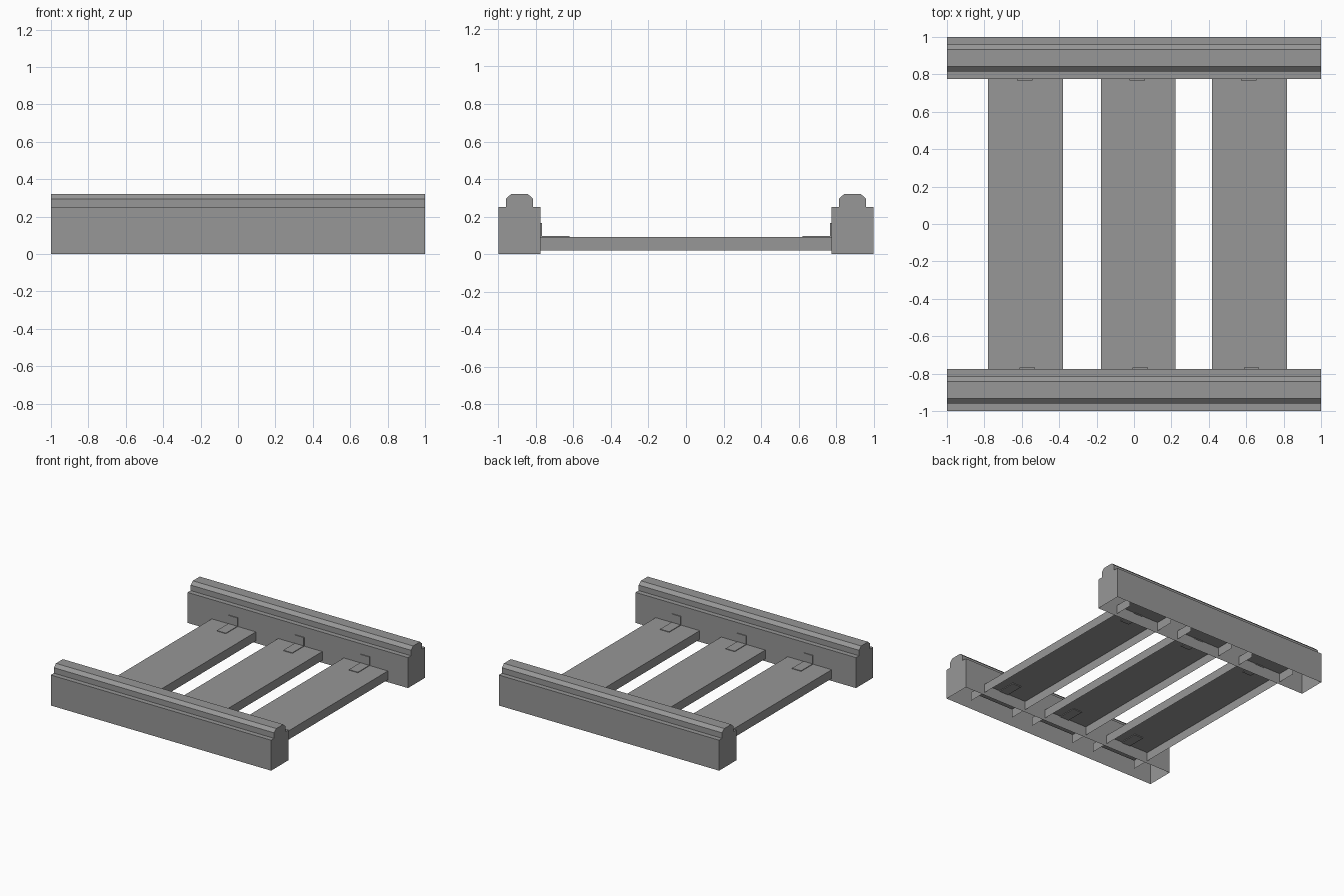
import bpy, bmesh

if "Cube" in bpy.data.objects:
    bpy.data.objects.remove(bpy.data.objects["Cube"], do_unlink=True)

grey = bpy.data.materials.new("plain_grey")
grey.use_nodes = True
grey.diffuse_color = (0.31, 0.31, 0.31, 1)
grey.node_tree.nodes["Principled BSDF"].inputs["Base Color"].default_value = grey.diffuse_color


def finish(name, bm):
    mesh = bpy.data.meshes.new(name)
    bm.to_mesh(mesh)
    bm.free()
    mesh.materials.append(grey)
    obj = bpy.data.objects.new(name, mesh)
    bpy.context.collection.objects.link(obj)


def box(name, x, y, z, open_sides=()):
    """Box between (low, high) pairs; open_sides lists (axis, sign) faces to leave out."""
    bm = bmesh.new()
    bmesh.ops.create_cube(bm, size=1)
    bm.normal_update()
    gone = [f for f in bm.faces if any(f.normal[a] * s > 0.9 for a, s in open_sides)]
    bmesh.ops.delete(bm, geom=gone, context='FACES')
    for v in bm.verts:
        v.co = [(lo + hi) / 2 + c * (hi - lo) for c, (lo, hi) in zip(v.co, (x, y, z))]
    finish(name, bm)


def rail(name, y):
    """Beam with a chamfered cap, hollow and open underneath."""
    half = [(0.112, 0), (0.112, 0.25), (0.072, 0.25), (0.072, 0.295), (0.045, 0.32)]
    outline = half + [(-w, z) for w, z in reversed(half)]
    bm = bmesh.new()
    ends = [[bm.verts.new((x, y + w, z)) for w, z in outline] for x in (-1, 1)]
    for i in range(len(outline) - 1):
        bm.faces.new((ends[0][i], ends[0][i + 1], ends[1][i + 1], ends[1][i]))
    for end in ends:
        bm.faces.new(end)
    bmesh.ops.recalc_face_normals(bm, faces=bm.faces)
    finish(name, bm)


rail("front_rail", -0.887)
rail("back_rail", 0.887)

# Cross planks run into the rails, open underneath and at the ends
for label, x in (("right", -0.58), ("middle", 0.023), ("left", 0.618)):
    box(label + "_plank", (x - 0.2, x + 0.2), (-0.93, 0.93), (0.02, 0.092),
        [(2, -1), (1, 1), (1, -1)])
    # Angle bracket at each end: one leg on the plank, one on the rail
    for end, s, shift in (("front", -1, 0.01), ("back", 1, -0.005)):
        span = (x + shift - 0.041, x + shift + 0.041)
        leg = sorted((s * 0.62, s * 0.78))
        upright = sorted((s * 0.768, s * 0.78))
        box(f"{label}_{end}_bracket_foot", span, leg, (0.086, 0.097))
        box(f"{label}_{end}_bracket_upright", span, upright, (0.086, 0.165))
